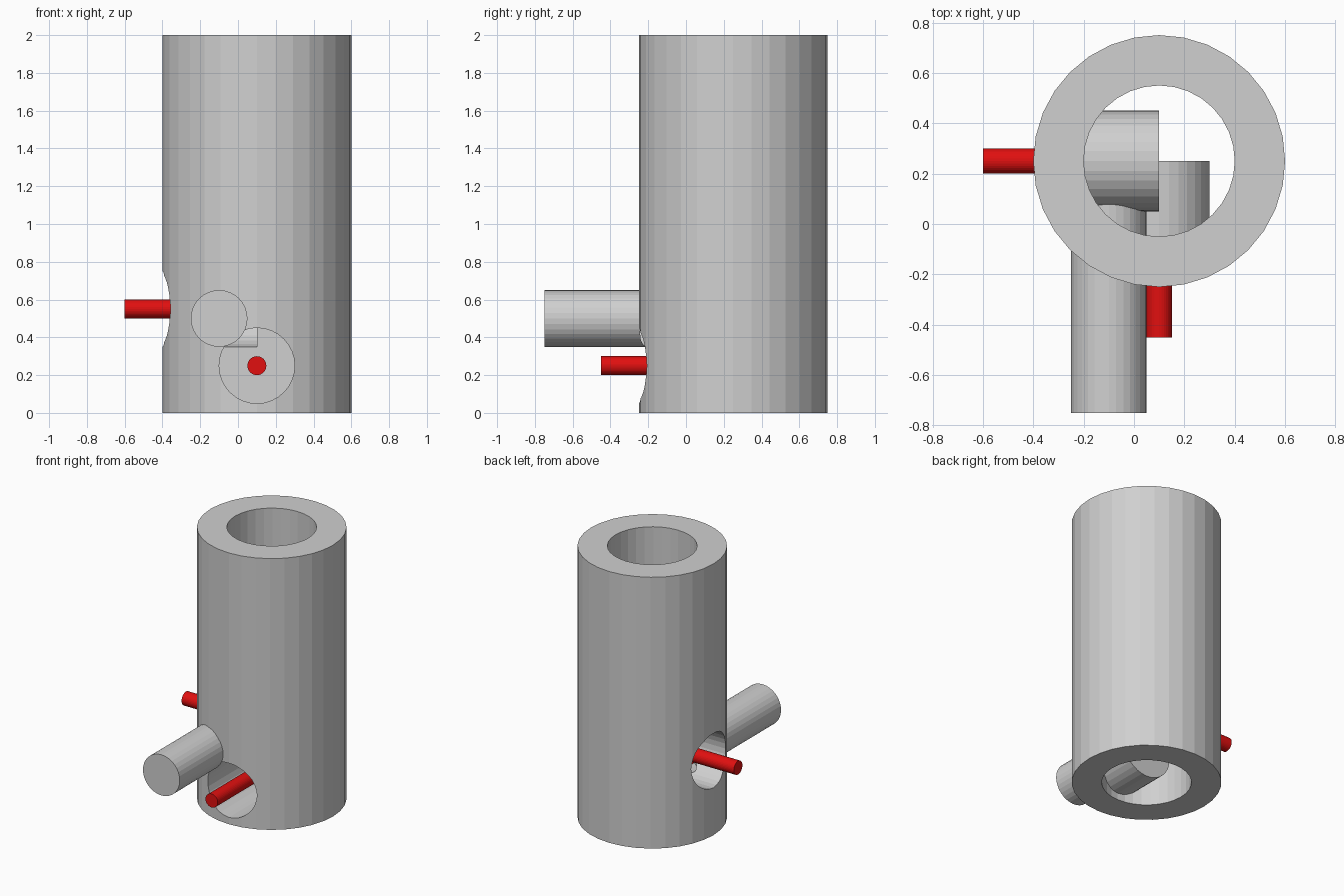
import bpy, bmesh, math
from mathutils import Vector, Matrix

cube = bpy.data.objects.get("Cube")
if cube:
    bpy.data.objects.remove(cube, do_unlink=True)

SIDES = 32
CX, CY = 0.1, 0.25          # vessel axis
OUTER, BORE, HEIGHT = 0.5, 0.3, 2.0


def material(name, rgb):
    m = bpy.data.materials.new(name)
    m.use_nodes = True
    m.diffuse_color = (*rgb, 1)
    m.node_tree.nodes["Principled BSDF"].inputs["Base Color"].default_value = (*rgb, 1)
    return m


grey = material("light_grey", (0.63, 0.63, 0.63))
red = material("red", (0.75, 0.005, 0.005))


def cylinder(name, start, end, radius, mat=grey, helper=False):
    """Flat-sided cylinder between two points."""
    a, b = Vector(start), Vector(end)
    turn = (b - a).to_track_quat('Z', 'Y').to_matrix().to_4x4()
    bm = bmesh.new()
    bmesh.ops.create_cone(bm, cap_ends=True, segments=SIDES, radius1=radius, radius2=radius,
                          depth=(b - a).length, matrix=Matrix.Translation((a + b) / 2) @ turn)
    mesh = bpy.data.meshes.new(name)
    bm.to_mesh(mesh)
    bm.free()
    mesh.materials.append(mat)
    obj = bpy.data.objects.new(name, mesh)
    bpy.context.collection.objects.link(obj)
    obj.hide_render = helper
    return obj


def combine(obj, operation, *others):
    """Apply exact booleans to obj, one after another."""
    for other in others:
        mod = obj.modifiers.new("cut", 'BOOLEAN')
        mod.operation, mod.object, mod.solver = operation, other, 'EXACT'
    graph = bpy.context.evaluated_depsgraph_get()
    mesh = bpy.data.meshes.new_from_object(obj.evaluated_get(graph))
    obj.modifiers.clear()
    obj.data = mesh


def open_contact(obj, radius):
    """Remove the faces lying on the vessel surface of the given radius."""
    bm = bmesh.new()
    bm.from_mesh(obj.data)
    contact = []
    for f in bm.faces:
        c = f.calc_center_median()
        out = Vector((c.x - CX, c.y - CY, 0))
        on_wall = all(abs(math.hypot(v.co.x - CX, v.co.y - CY) - radius) < 0.02 * radius
                      for v in f.verts)
        if on_wall and abs(f.normal.dot(out.normalized())) > 0.98:
            contact.append(f)
    bmesh.ops.delete(bm, geom=contact, context='FACES')
    bm.to_mesh(obj.data)
    bm.free()


# Helper volumes
outer = cylinder("outer_helper", (CX, CY, 0), (CX, CY, HEIGHT), OUTER, helper=True)
bore = cylinder("bore_helper", (CX, CY, -0.1), (CX, CY, HEIGHT + 0.1), BORE, helper=True)
front_cut = cylinder("front_cut_helper", (CX, -0.7, 0.25), (CX, CY, 0.25), 0.2, helper=True)
side_cut = cylinder("side_cut_helper", (-0.8, CY, 0.55), (CX, CY, 0.55), 0.2, helper=True)
pipe_cut = cylinder("pipe_cut_helper", (-0.1, -0.75, 0.5), (-0.1, CY, 0.5), 0.15, helper=True)

# Main vessel: thick tube with two round openings
vessel = cylinder("vessel_tube", (CX, CY, 0), (CX, CY, HEIGHT), OUTER)
combine(vessel, 'DIFFERENCE', bore, front_cut, side_cut)

# Joined sleeves inside the bore, open towards the wall openings
sleeves = cylinder("inner_sleeves", (-0.8, CY, 0.55), (CX, CY, 0.55), 0.2)
combine(sleeves, 'UNION', front_cut, pipe_cut)
combine(sleeves, 'INTERSECT', bore)
open_contact(sleeves, BORE)

# Inlet pipe standing out of the front
pipe = cylinder("inlet_pipe", (-0.1, -0.75, 0.5), (-0.1, CY, 0.5), 0.15)
combine(pipe, 'DIFFERENCE', outer)
open_contact(pipe, OUTER)

# Red rods through the openings
cylinder("front_rod", (CX, -0.45, 0.25), (CX, CY, 0.25), 0.05, red)
cylinder("side_rod", (-0.6, CY, 0.55), (CX, CY, 0.55), 0.05, red)

for helper in (outer, bore, front_cut, side_cut, pipe_cut):
    bpy.data.objects.remove(helper, do_unlink=True)
